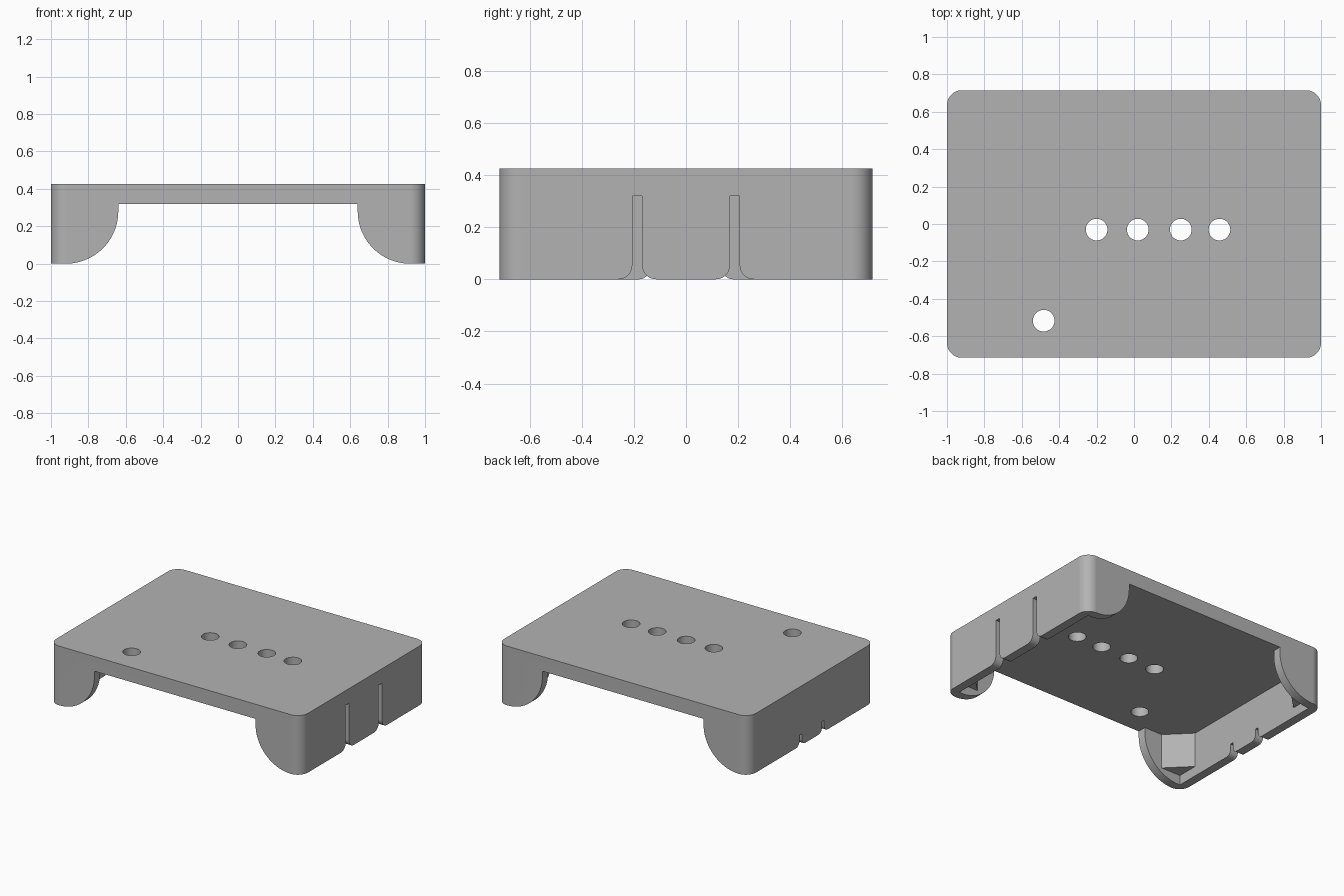
import bpy, bmesh
from math import pi, cos, sin, radians
from mathutils import Vector

cube = bpy.data.objects.get("Cube")
if cube:
    bpy.data.objects.remove(cube, do_unlink=True)

HALF_X, HALF_Y, HEIGHT = 1.0, 0.715, 0.425
IN_X, IN_Y, CEILING = 0.937, 0.652, 0.32

grey = bpy.data.materials.new("plain grey")
grey.use_nodes = True
colour = (0.45, 0.45, 0.45, 1)
grey.diffuse_color = colour
grey.node_tree.nodes["Principled BSDF"].inputs["Base Color"].default_value = colour


def arc(cx, cy, r, start, end, n=12):
    """Points on a circular arc, angles in degrees."""
    angles = [radians(start + (end - start) * i / n) for i in range(n + 1)]
    return [(cx + r * cos(a), cy + r * sin(a)) for a in angles]


def prism(name, profile, place, low, high):
    """Extrude a 2D profile between two depths; place maps (u, v, depth) to a point."""
    bm = bmesh.new()
    base = bm.faces.new([bm.verts.new(place(u, v, low)) for u, v in profile])
    moved = bmesh.ops.extrude_face_region(bm, geom=[base])["geom"]
    shift = Vector(place(0, 0, high)) - Vector(place(0, 0, low))
    bmesh.ops.translate(bm, vec=shift, verts=[g for g in moved if isinstance(g, bmesh.types.BMVert)])
    bmesh.ops.recalc_face_normals(bm, faces=bm.faces)
    mesh = bpy.data.meshes.new(name)
    bm.to_mesh(mesh)
    bm.free()
    mesh.materials.append(grey)
    obj = bpy.data.objects.new(name, mesh)
    bpy.context.collection.objects.link(obj)
    return obj


def along_x(u, v, d): return (d, u, v)
def along_y(u, v, d): return (u, d, v)
def along_z(u, v, d): return (u, v, d)


def activate(obj):
    bpy.ops.object.select_all(action='DESELECT')
    obj.select_set(True)
    bpy.context.view_layer.objects.active = obj


def cut(target, cutter):
    cutter.hide_render = True
    mod = target.modifiers.new("cut", 'BOOLEAN')
    mod.operation, mod.solver, mod.object = 'DIFFERENCE', 'EXACT', cutter
    activate(target)
    bpy.ops.object.modifier_apply(modifier=mod.name)
    bpy.data.objects.remove(cutter, do_unlink=True)


# Rounded outer block
R = 0.08
corner = (HALF_X - R, HALF_Y - R)
outline = []
for sx, sy, start in ((1, 1, 0), (-1, 1, 90), (-1, -1, 180), (1, -1, 270)):
    outline += arc(sx * corner[0], sy * corner[1], R, start, start + 90)
case = prism("case", outline, along_z, 0, HEIGHT)

# Hollow underside
inside = [(-IN_X, -IN_Y), (IN_X, -IN_Y), (IN_X, IN_Y), (-IN_X, IN_Y)]
cut(case, prism("cavity_cutter", inside, along_z, -0.1, CEILING))

# Front and back openings that leave curved legs
LEG = 0.28
right = arc(0.92, LEG, LEG, 270, 180, 24)
half = [(0.92, -0.1)] + right + [(0.64, CEILING)]
opening = half + [(-u, v) for u, v in reversed(half)]
cut(case, prism("opening_cutter", opening, along_y, -1, 1))


# Side wall slots with flared mouths
def slot(y, width, flare, top, low, high):
    edge = [(width / 2 + flare, -0.1)]
    edge += arc(width / 2 + flare, flare, flare, 270, 180, 10) + [(width / 2, top)]
    profile = [(y + u, v) for u, v in edge] + [(y - u, v) for u, v in reversed(edge)]
    cut(case, prism("slot_cutter", profile, along_x, low, high))


for side in (-1, 1):
    slot(side * 0.187, 0.038, 0.053, CEILING, 0.9, 1.1)
    slot(side * 0.127, 0.026, 0.04, 0.08, -1.1, -0.9)

# Round holes through the top
for x, y in ((-0.2, -0.03), (0.02, -0.03), (0.25, -0.03), (0.457, -0.03), (-0.483, -0.517)):
    cut(case, prism("hole_cutter", arc(x, y, 0.058, 0, 348.75, 31), along_z, 0.2, 0.6))

activate(case)
bpy.ops.object.shade_smooth_by_angle(angle=radians(30))
weighted = case.modifiers.new("clean shading", 'WEIGHTED_NORMAL')
weighted.keep_sharp = True

# Triangular posts in the inner corners
POST, SINK = 0.155, 0.01
for sx, x_name in ((1, "left"), (-1, "right")):
    for sy, y_name in ((-1, "front"), (1, "back")):
        shape = [(IN_X + SINK, IN_Y + SINK), (IN_X + SINK, IN_Y - POST), (IN_X, IN_Y - POST),
                 (IN_X - POST, IN_Y), (IN_X - POST, IN_Y + SINK)]
        prism(f"{y_name}_{x_name}_corner_post", [(sx * u, sy * v) for u, v in shape],
              along_z, 0.07, CEILING + SINK)
